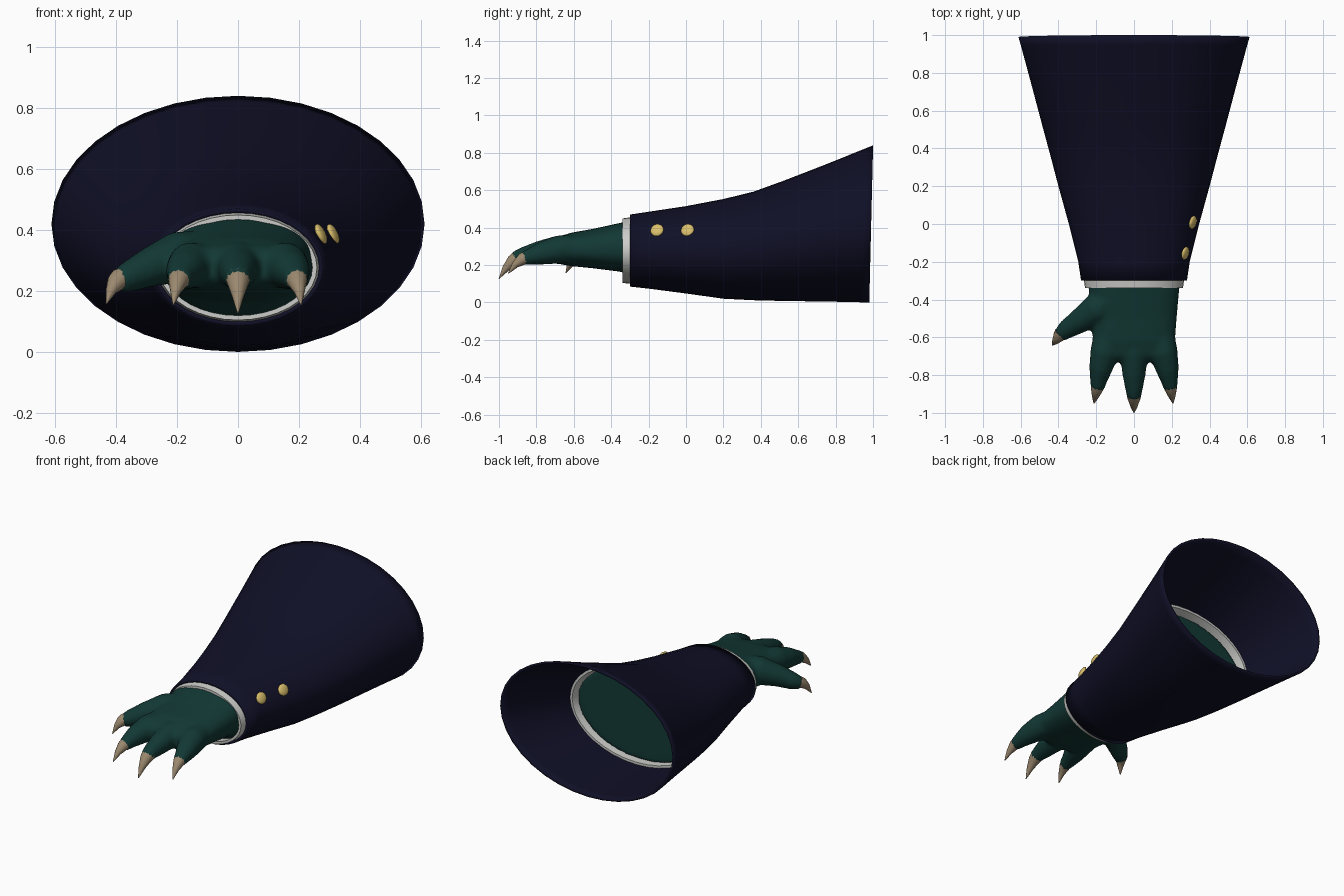
import bpy, bmesh, math
from mathutils import Vector

cube = bpy.data.objects.get("Cube")
if cube:
    bpy.data.objects.remove(cube)


def material(name, rgb):
    m = bpy.data.materials.new(name)
    m.use_nodes = True
    m.diffuse_color = (*rgb, 1)
    m.node_tree.nodes["Principled BSDF"].inputs["Base Color"].default_value = (*rgb, 1)
    return m


NAVY = material("navy cloth", (0.005, 0.005, 0.02))
GREEN = material("dark green skin", (0.006, 0.04, 0.035))
WHITE = material("white cuff", (0.6, 0.6, 0.58))
HORN = material("horn claw", (0.33, 0.25, 0.16))
GOLD = material("gold button", (0.7, 0.52, 0.15))


def loft(bm, rings, cap=True, closed=False):
    """Skin a list of rings; cap the ends or join last to first."""
    vs = [[bm.verts.new(p) for p in r] for r in rings]
    n = len(vs[0])
    pairs = list(zip(vs, vs[1:])) + ([(vs[-1], vs[0])] if closed else [])
    for a, b in pairs:
        for i in range(n):
            j = (i + 1) % n
            bm.faces.new((a[i], a[j], b[j], b[i]))
    if cap and not closed:
        bm.faces.new(vs[0])
        bm.faces.new(vs[-1])


def finish(name, bm, mat, angle=180):
    bmesh.ops.recalc_face_normals(bm, faces=bm.faces)
    me = bpy.data.meshes.new(name)
    bm.to_mesh(me)
    bm.free()
    ob = bpy.data.objects.new(name, me)
    bpy.context.collection.objects.link(ob)
    me.materials.append(mat)
    bpy.ops.object.select_all(action="DESELECT")
    ob.select_set(True)
    bpy.context.view_layer.objects.active = ob
    bpy.ops.object.shade_smooth_by_angle(angle=math.radians(angle))
    return ob


def oval(y, rx, lo, hi, inset=0.0, lean=0.0, power=2.0, n=36):
    """Upright oval ring at depth y; lean pushes its lower edge forward."""
    ring = []
    for i in range(n):
        a = math.tau * i / n
        c, s = math.cos(a), math.sin(a)
        c, s = (math.copysign(abs(t) ** (2 / power), t) for t in (c, s))
        ring.append(Vector(((rx - inset) * c, y + lean * (s - 1) / 2,
                            (lo + hi) / 2 + ((hi - lo) / 2 - inset) * s)))
    return ring


# Sleeve sections: depth, half width, bottom, top
SLEEVE = [(-0.3, 0.28, 0.085, 0.47), (-0.2, 0.295, 0.074, 0.485), (0, 0.345, 0.048, 0.515),
          (0.2, 0.4, 0.02, 0.553), (0.36, 0.442, 0.012, 0.592), (0.52, 0.485, 0.008, 0.65),
          (0.76, 0.548, 0.005, 0.743), (0.95, 0.598, 0.001, 0.82), (1, 0.612, 0, 0.84)]


def section(y):
    for a, b in zip(SLEEVE, SLEEVE[1:]):
        if y <= b[0]:
            t = (y - a[0]) / (b[0] - a[0])
            return [y] + [p + (q - p) * t for p, q in zip(a[1:], b[1:])]


# Hollow flared sleeve
bm = bmesh.new()
lean = lambda y: 0.02 * max(0, y) ** 4
outer = [oval(*s, lean=lean(s[0])) for s in SLEEVE]
inner = [oval(*s, inset=0.014, lean=lean(s[0])) for s in reversed(SLEEVE)]
loft(bm, outer + inner, closed=True)
finish("sleeve", bm, NAVY)

# Shirt cuff lining the sleeve and showing at the wrist
bm = bmesh.new()
steps = [-0.34, -0.3, -0.2, 0, 0.2, 0.36, 0.5]
outer = [oval(*section(y), inset=0.015) for y in steps]
inner = [oval(*section(y), inset=0.03) for y in reversed(steps)]
loft(bm, outer + inner, closed=True)
finish("shirt_cuff", bm, WHITE, 40)


def tube(bm, path, n=16):
    """Round tube through (x, y, z, radius) points."""
    pts = [Vector(p[:3]) for p in path]
    rings = []
    for i, p in enumerate(pts):
        t = (pts[min(i + 1, len(pts) - 1)] - pts[max(i - 1, 0)]).normalized()
        u = t.cross(Vector((0, 0, 1))).normalized()
        v = u.cross(t)
        rings.append([p + path[i][3] * (u * math.cos(k * math.tau / n) + v * math.sin(k * math.tau / n))
                      for k in range(n)])
    loft(bm, rings)


# Hand: forearm and palm, with fingers and thumb fused into one skin
bm = bmesh.new()
arm = [oval(*section(y), inset=0.027) for y in (0.46, 0.36, 0.2, 0, -0.2, -0.26)]
PALM = [(-0.34, 0.24, 0.163, 0.428), (-0.5, 0.226, 0.183, 0.393), (-0.62, 0.217, 0.195, 0.372),
        (-0.7, 0.205, 0.21, 0.345), (-0.73, 0.17, 0.235, 0.315)]
loft(bm, arm + [oval(*s, power=2.5) for s in PALM])
for side, reach in ((-1, 0), (0, -0.05), (1, 0)):
    tube(bm, [(side * 0.13, -0.5, 0.29, 0.07), (side * 0.155, -0.68, 0.283, 0.077),
              (side * 0.177, -0.77 + reach / 2, 0.264, 0.062),
              (side * 0.188, -0.83 + reach, 0.247, 0.046),
              (side * 0.193, -0.875 + reach, 0.232, 0.036)])
tube(bm, [(-0.1, -0.38, 0.31, 0.09), (-0.2, -0.455, 0.31, 0.085), (-0.29, -0.515, 0.277, 0.065),
          (-0.36, -0.56, 0.245, 0.051), (-0.395, -0.59, 0.228, 0.038)])
hand = finish("hand", bm, GREEN)
remesh = hand.modifiers.new("fuse", "REMESH")
remesh.mode = "VOXEL"
remesh.voxel_size = 0.012
remesh.use_smooth_shade = True
smooth = hand.modifiers.new("soften", "SMOOTH")
smooth.factor = 0.5
smooth.iterations = 6


# Claws: tapering, hooked downwards
def claw(name, base, tip, r):
    a, b = Vector(base), Vector(tip)
    path = []
    for t in (0, 0.3, 0.65, 1):
        p = a.lerp(b, t) + Vector((0, 0, 0.07 * t * (1 - t)))
        path.append((*p, r * (1 - t ** 1.4) + 0.002))
    bm = bmesh.new()
    tube(bm, path, 12)
    finish(name, bm, HORN, 50)


claw("right_claw", (-0.19, -0.845, 0.242), (-0.212, -0.95, 0.155), 0.037)
claw("middle_claw", (0, -0.895, 0.24), (0, -1, 0.127), 0.039)
claw("left_claw", (0.19, -0.845, 0.242), (0.207, -0.95, 0.155), 0.037)
claw("thumb_claw", (-0.386, -0.58, 0.237), (-0.432, -0.642, 0.158), 0.036)

# Domed sleeve buttons lying on the cloth
for name, x, y in (("front_button", 0.272, -0.155), ("rear_button", 0.312, 0.008)):
    bm = bmesh.new()
    bmesh.ops.create_uvsphere(bm, u_segments=16, v_segments=10, radius=0.036)
    bmesh.ops.scale(bm, vec=(1, 1, 0.38), verts=bm.verts)
    ob = finish(name, bm, GOLD)
    ob.location = (x, y, 0.387)
    ob.rotation_euler = Vector((0.88, -0.22, 0.42)).to_track_quat("Z", "Y").to_euler()
